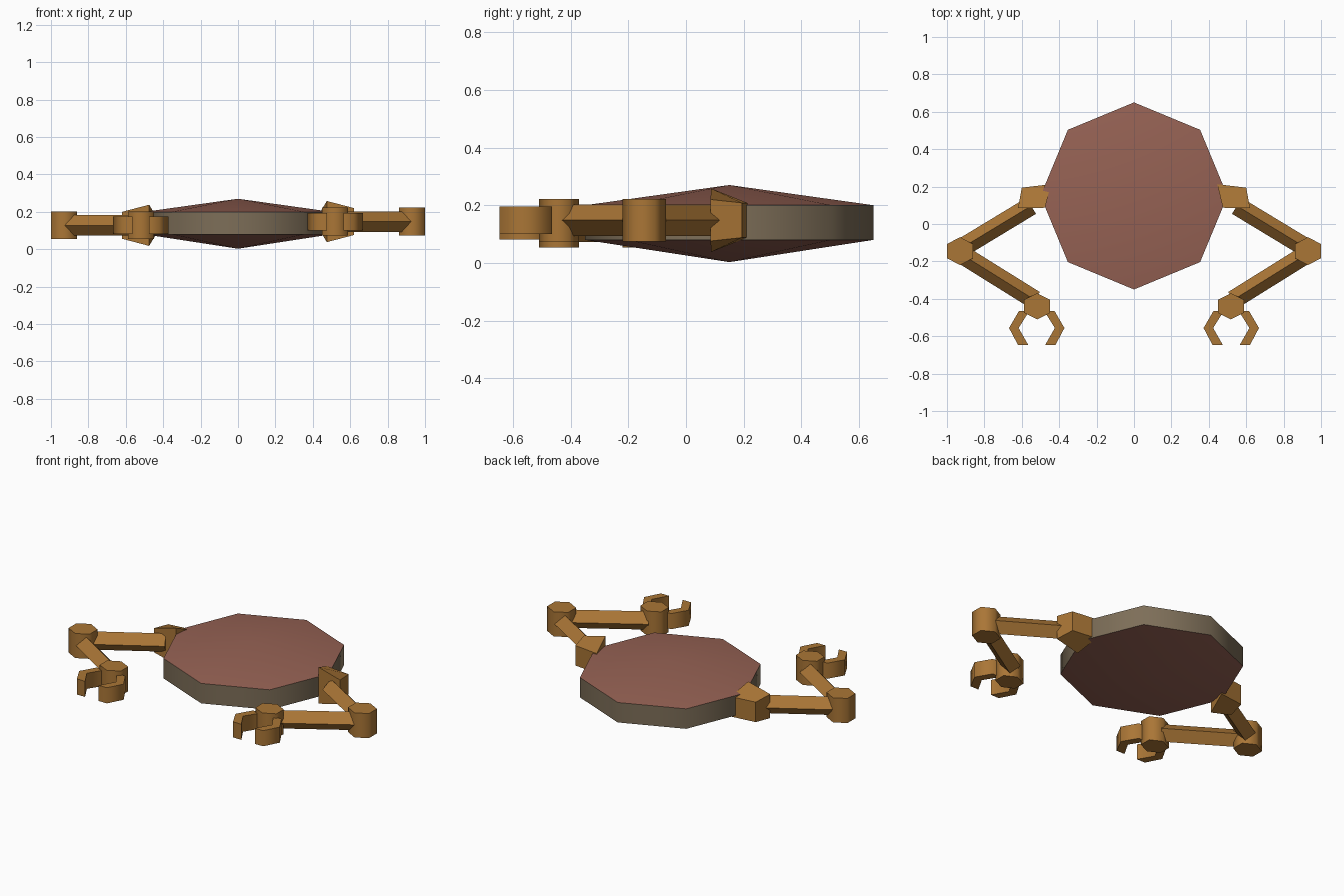
import bpy, bmesh, math
from mathutils import Vector

if "Cube" in bpy.data.objects:
    bpy.data.objects.remove(bpy.data.objects["Cube"])


def material(name, rgb):
    m = bpy.data.materials.new(name)
    lin = [(c / 255 / 12.92) if c < 10 else ((c / 255 + 0.055) / 1.055) ** 2.4 for c in rgb]
    m.diffuse_color = (*lin, 1)
    m.use_nodes = True
    m.node_tree.nodes["Principled BSDF"].inputs["Base Color"].default_value = m.diffuse_color
    return m


RED = material("red_brown", (150, 98, 84))
GREY = material("grey_brown", (125, 110, 88))
GOLD = material("golden_brown", (170, 118, 54))


def finish(name, bm, mats):
    bmesh.ops.recalc_face_normals(bm, faces=bm.faces)
    me = bpy.data.meshes.new(name)
    bm.to_mesh(me)
    bm.free()
    for m in mats:
        me.materials.append(m)
    ob = bpy.data.objects.new(name, me)
    bpy.context.collection.objects.link(ob)
    bpy.ops.object.select_all(action='DESELECT')
    ob.select_set(True)
    bpy.context.view_layer.objects.active = ob
    bpy.ops.object.shade_smooth_by_angle(angle=math.radians(64))
    return ob


def loft(name, a, b, mats=(GOLD,)):
    """Closed solid between two matching outlines."""
    bm = bmesh.new()
    va, vb = [bm.verts.new(p) for p in a], [bm.verts.new(p) for p in b]
    bm.faces.new(va)
    bm.faces.new(vb)
    n = len(va)
    for i in range(n):
        j = (i + 1) % n
        bm.faces.new((va[i], va[j], vb[j], vb[i]))
    return finish(name, bm, mats)


def prism(name, outline, z, half):
    return loft(name, [(x, y, z - half) for x, y in outline],
                [(x, y, z + half) for x, y in outline])


# Body: eight-sided disc with shallow pointed top and bottom
bm = bmesh.new()
rings = []
for z in (0.08, 0.2):
    rings.append([bm.verts.new((0.5 * math.cos(i * math.pi / 4),
                                0.15 + 0.5 * math.sin(i * math.pi / 4), z)) for i in range(8)])
low, high = bm.verts.new((0, 0.15, 0.003)), bm.verts.new((0, 0.15, 0.27))
for i in range(8):
    j = (i + 1) % 8
    bm.faces.new((rings[0][i], rings[0][j], rings[1][j], rings[1][i])).material_index = 1
    bm.faces.new((rings[0][j], rings[0][i], low))
    bm.faces.new((rings[1][i], rings[1][j], high))
finish("body", bm, (RED, GREY))


def hexagon(cx, cy, rx, ry):
    return [(cx + rx * x, cy + ry * y) for x, y in
            ((0, 1), (1, 0.5), (1, -0.5), (0, -1), (-1, -0.5), (-1, 0.5))]


def bar(name, s, a, b, z):
    """Diamond-section arm bar between two plan points."""
    a, b = Vector((s * a[0], a[1], z)), Vector((s * b[0], b[1], z))
    side = (b - a).normalized().cross(Vector((0, 0, 1))) * 0.05
    up = Vector((0, 0, 0.055))
    ring = (side, up, -side, -up)
    loft(name, [a + o for o in ring], [b + o for o in ring])


# Arms: the left one sits slightly lower than the right
claw = [(0.04, -0.465), (0.095, -0.465), (0.148, -0.556),
        (0.1, -0.647), (0.045, -0.647), (0.097, -0.556)]
for label, s, z in (("right", 1, 0.148), ("left", -1, 0.128)):
    # Tapered shoulder, tallest at its inner front edge
    corners = ((0.475, 0.087, 0.11), (0.62, 0.085, 0.072),
               (0.6, 0.194, 0.06), (0.445, 0.213, 0.06))
    loft(label + "_shoulder", [(s * x, y, z - h) for x, y, h in corners],
         [(s * x, y, z + h) for x, y, h in corners])
    bar(label + "_upper_arm", s, (0.55, 0.097), (0.92, -0.127), z)
    bar(label + "_forearm", s, (0.918, -0.164), (0.53, -0.406), z)
    prism(label + "_elbow", hexagon(s * 0.93, -0.145, 0.07, 0.075), z, 0.074)
    prism(label + "_wrist", hexagon(s * 0.518, -0.44, 0.07, 0.07), z, 0.074)
    # Pair of bent pincers
    for part, t in (("outer", s), ("inner", -s)):
        prism(label + "_" + part + "_pincer", [(s * 0.52 + t * x, y) for x, y in claw], z, 0.047)
